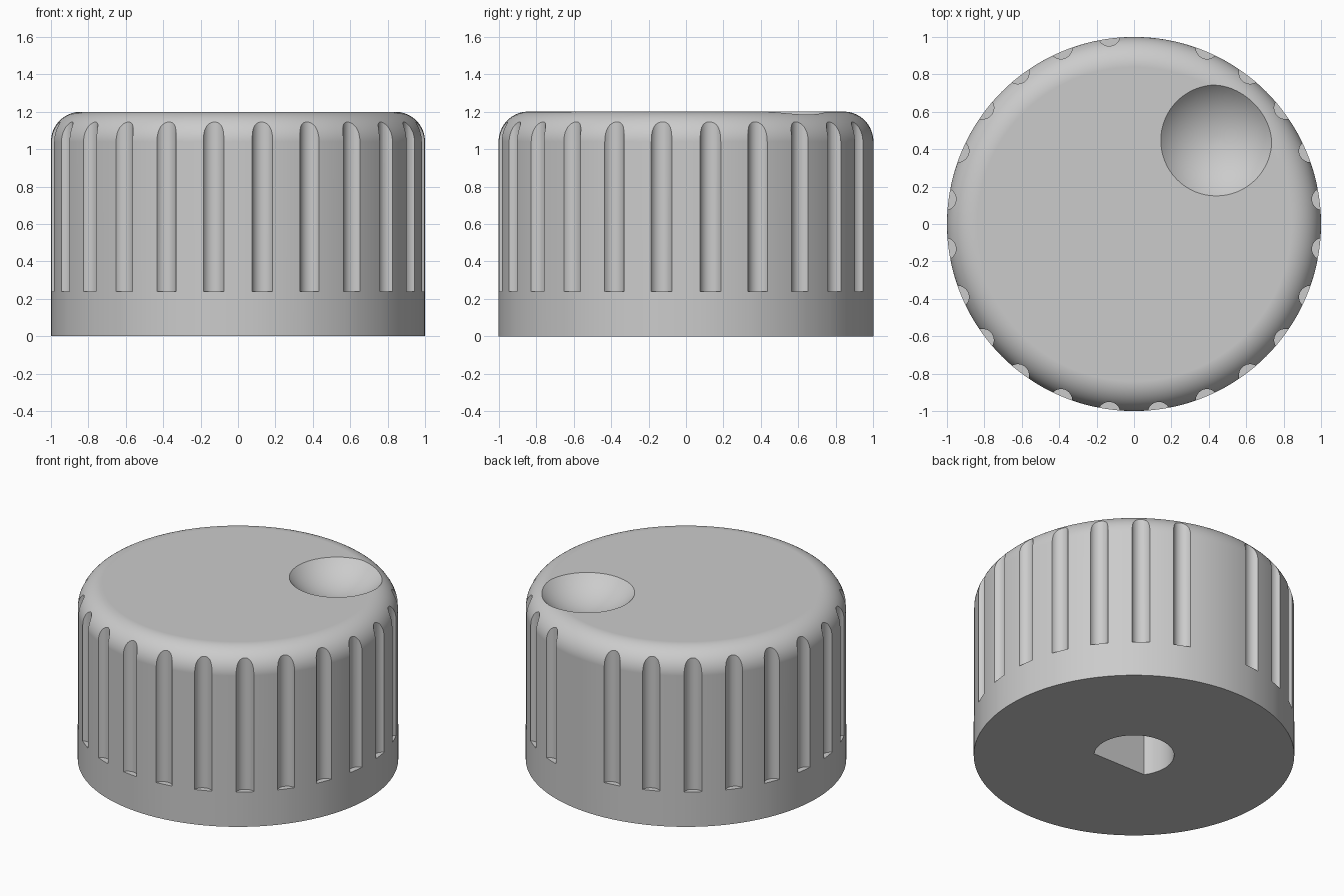
import bpy, bmesh, math
from mathutils import Matrix, Vector

default_cube = bpy.data.objects.get("Cube")
if default_cube:
    bpy.data.objects.remove(default_cube, do_unlink=True)

RADIUS, HEIGHT, FILLET = 1.0, 1.2, 0.16
SEGMENTS = 144

grey = bpy.data.materials.new("light grey plastic")
grey.use_nodes = True
colour = (0.6, 0.6, 0.6, 1)
grey.diffuse_color = colour
grey.node_tree.nodes["Principled BSDF"].inputs["Base Color"].default_value = colour


def add_object(name, bm):
    bmesh.ops.recalc_face_normals(bm, faces=bm.faces)
    mesh = bpy.data.meshes.new(name)
    bm.to_mesh(mesh)
    bm.free()
    mesh.materials.append(grey)
    obj = bpy.data.objects.new(name, mesh)
    bpy.context.collection.objects.link(obj)
    return obj


def add_prism(bm, outline, bottom, top):
    """Upright prism over a list of (x, y) points."""
    base = bm.faces.new([bm.verts.new((x, y, bottom)) for x, y in outline])
    extruded = bmesh.ops.extrude_face_region(bm, geom=[base], use_keep_orig=True)
    verts = [v for v in extruded["geom"] if isinstance(v, bmesh.types.BMVert)]
    bmesh.ops.translate(bm, verts=verts, vec=(0, 0, top - bottom))


def cut(target, name, bm):
    cutter = add_object(name, bm)
    cutter.hide_render = True
    mod = target.modifiers.new(name, "BOOLEAN")
    mod.object, mod.operation, mod.solver = cutter, "DIFFERENCE", "EXACT"
    bpy.context.view_layer.objects.active = target
    bpy.ops.object.modifier_apply(modifier=mod.name)
    bpy.data.objects.remove(cutter, do_unlink=True)


# Knob body: stacked rings with a rounded top rim
profile = [(RADIUS, 0)]
for i in range(17):
    a = math.radians(90) * i / 16
    profile.append((RADIUS - FILLET * (1 - math.cos(a)),
                    HEIGHT - FILLET * (1 - math.sin(a))))
bm = bmesh.new()
rings = []
for r, z in profile:
    rings.append([bm.verts.new((r * math.cos(t), r * math.sin(t), z))
                  for t in (math.tau * k / SEGMENTS for k in range(SEGMENTS))])
for low, high in zip(rings, rings[1:]):
    for k in range(SEGMENTS):
        n = (k + 1) % SEGMENTS
        bm.faces.new((low[k], low[n], high[n], high[k]))
bm.faces.new(rings[0])
bm.faces.new(rings[-1])
knob = add_object("knob_body", bm)

# Grip flutes: every 15 degrees, one left out next to the finger dimple
bm = bmesh.new()
for k in range(24):
    if k == 5:
        continue
    a = math.radians(7.5 + 15 * k)
    cx, cy = 1.02 * math.cos(a), 1.02 * math.sin(a)
    circle = [math.tau * j / 32 for j in range(32)]
    add_prism(bm, [(cx + 0.06 * math.cos(t), cy + 0.06 * math.sin(t))
                   for t in circle], 0.24, 1.4)
cut(knob, "flute_cutter", bm)

# Finger dimple: shallow spherical bowl in the top
bowl_radius, rim_radius = 0.4, 0.297
centre = Vector((0.44, 0.447, HEIGHT + math.sqrt(bowl_radius**2 - rim_radius**2)))
bm = bmesh.new()
bmesh.ops.create_uvsphere(bm, u_segments=64, v_segments=48, radius=bowl_radius,
                          matrix=Matrix.Translation(centre))
cut(knob, "dimple_cutter", bm)

# Shaft hole: D-shaped socket with its flat towards the front
half = math.acos(0.145 / 0.25)
start, sweep = -math.pi / 2 + half, math.tau - 2 * half
bm = bmesh.new()
add_prism(bm, [(0.25 * math.cos(start + sweep * j / 40),
                0.25 * math.sin(start + sweep * j / 40)) for j in range(41)],
          -0.2, 0.7)
cut(knob, "shaft_hole_cutter", bm)

# Smooth curved surfaces, crisp cut edges
bpy.ops.object.select_all(action="DESELECT")
knob.select_set(True)
bpy.context.view_layer.objects.active = knob
bpy.ops.object.shade_smooth_by_angle(angle=math.radians(25))
normals = knob.modifiers.new("flat_top_normals", "WEIGHTED_NORMAL")
normals.keep_sharp = True
